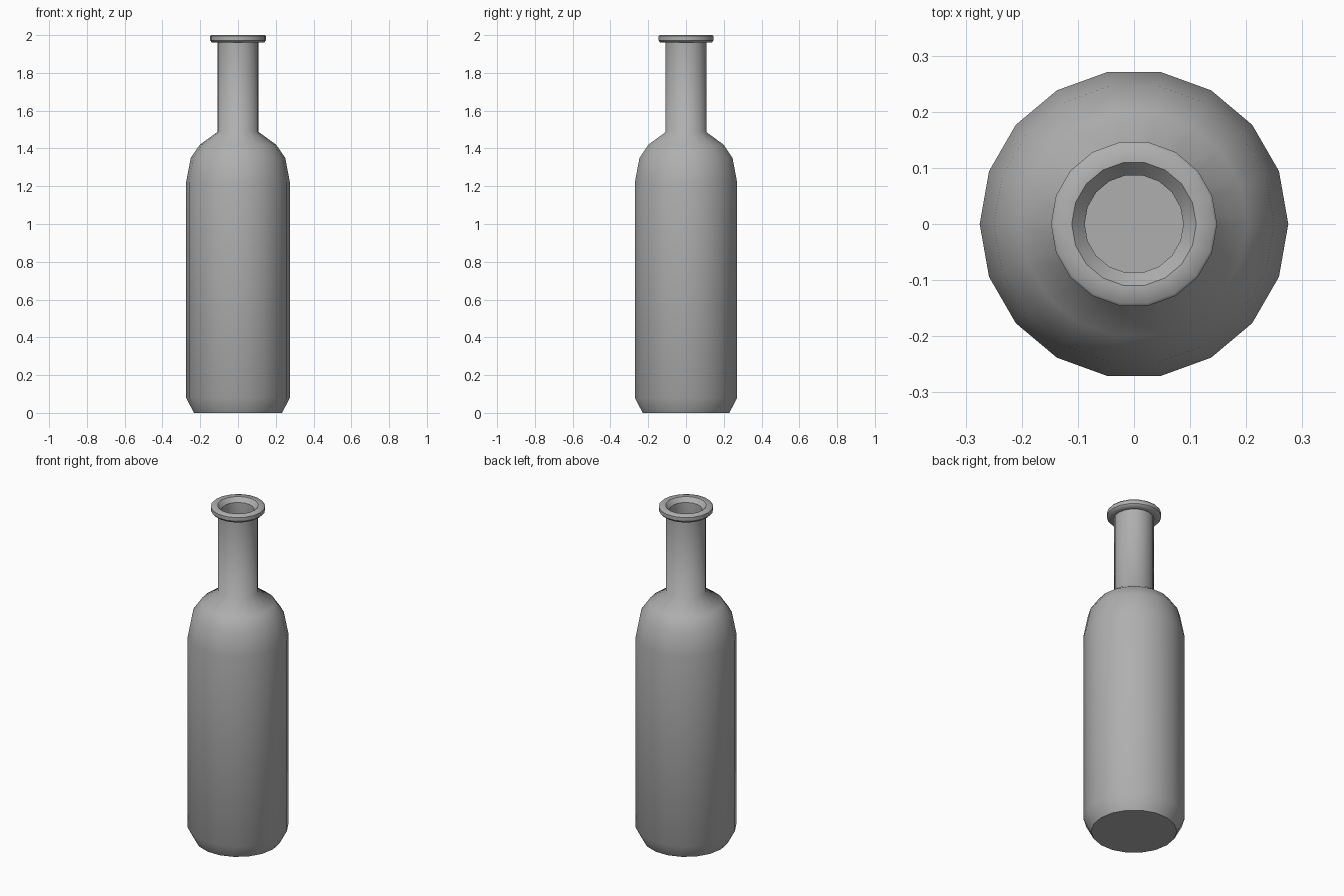
import bpy, bmesh, math

if "Cube" in bpy.data.objects:
    bpy.data.objects.remove(bpy.data.objects["Cube"])

SIDES = 18

def lathe(name, profile, sharp, material, sides=SIDES):
    """Revolve an (r, z) profile around z with flat end caps.
    Rings whose profile point is in `sharp` keep a hard edge."""
    bm = bmesh.new()
    rings = []
    for r, z in profile:
        rings.append([bm.verts.new((r * math.cos(2 * math.pi * i / sides),
                                    r * math.sin(2 * math.pi * i / sides), z))
                      for i in range(sides)])
    for a, b in zip(rings, rings[1:]):
        for i in range(sides):
            j = (i + 1) % sides
            bm.faces.new((a[i], a[j], b[j], b[i]))
    bm.faces.new(rings[0][::-1])
    bm.faces.new(rings[-1])
    for f in bm.faces:
        f.smooth = True
    for point, ring in zip(profile, rings):
        if point in sharp:
            for i in range(sides):
                bm.edges.get((ring[i], ring[(i + 1) % sides])).smooth = False
    mesh = bpy.data.meshes.new(name)
    bm.to_mesh(mesh)
    bm.free()
    mesh.materials.append(material)
    obj = bpy.data.objects.new(name, mesh)
    bpy.context.collection.objects.link(obj)
    return obj

glass = bpy.data.materials.new("dark_grey")
glass.diffuse_color = (0.43, 0.43, 0.43, 1)
glass.use_nodes = True
glass.node_tree.nodes["Principled BSDF"].inputs["Base Color"].default_value = glass.diffuse_color

# Outer glass: base chamfer, body, shoulder, neck
outer = [(0.233, 0), (0.275, 0.08), (0.275, 1.22), (0.25, 1.35),
         (0.202, 1.42), (0.109, 1.487), (0.109, 1.96)]
# Lip ring and bevelled mouth
lip = [(0.138, 1.96), (0.148, 1.972), (0.148, 1.994), (0.143, 2.0),
       (0.111, 2.0), (0.088, 1.975)]
# Hollow inside, down to the floor
inner = [(0.088, 1.48), (0.18, 1.41), (0.228, 1.34), (0.253, 1.215),
         (0.253, 0.085), (0.215, 0.022)]

sharp = {outer[0], outer[-1], lip[1], lip[2], lip[4], lip[5], inner[-1]}
lathe("bottle", outer + lip + inner, sharp, glass)
